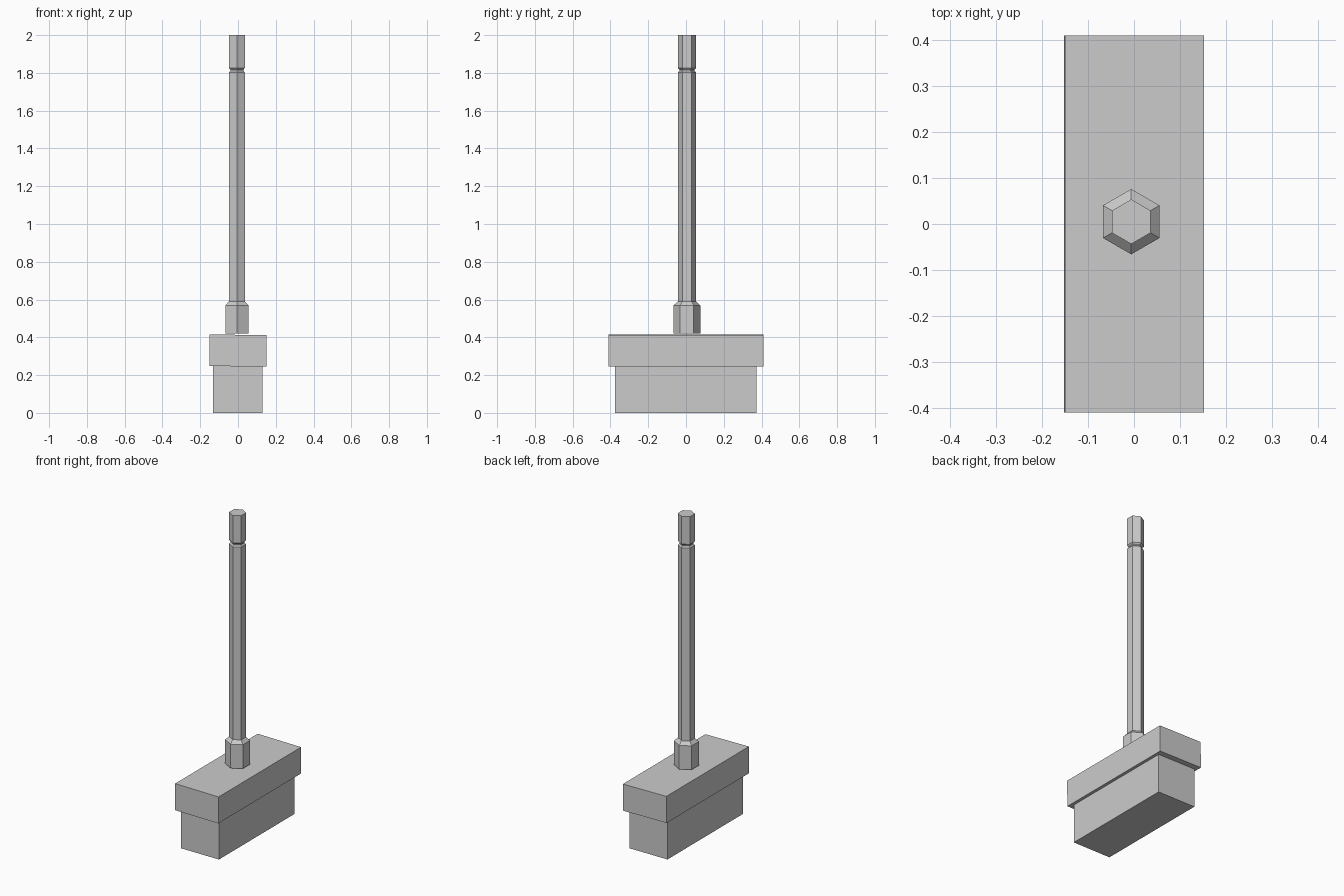
import bpy, bmesh
from math import cos, sin, radians

if "Cube" in bpy.data.objects:
    bpy.data.objects.remove(bpy.data.objects["Cube"])


def make_object(name, bm):
    bmesh.ops.recalc_face_normals(bm, faces=bm.faces)
    mesh = bpy.data.meshes.new(name)
    bm.to_mesh(mesh)
    bm.free()
    obj = bpy.data.objects.new(name, mesh)
    bpy.context.collection.objects.link(obj)
    return obj


def block(name, size, center):
    bm = bmesh.new()
    bmesh.ops.create_cube(bm, size=1)
    bmesh.ops.scale(bm, vec=size, verts=bm.verts)
    obj = make_object(name, bm)
    obj.location = center
    return obj


def hex_loft(name, profile, center):
    """Six-sided rod through (radius, height) pairs, corners on the y axis."""
    bm = bmesh.new()
    rings = []
    for r, z in profile:
        angles = [radians(90 + 60 * i) for i in range(6)]
        rings.append([bm.verts.new((r * cos(a), r * sin(a), z)) for a in angles])
    for low, high in zip(rings, rings[1:]):
        for i in range(6):
            j = (i + 1) % 6
            bm.faces.new((low[i], low[j], high[j], high[i]))
    bm.faces.new(rings[0][::-1])
    bm.faces.new(rings[-1])
    obj = make_object(name, bm)
    obj.location = (*center, 0)
    return obj


# Lower tip block
block("tip_block", (0.264, 0.75, 0.247), (-0.001, -0.001, 0.1235))

# Wider upper block, sitting very slightly tilted
upper = block("upper_block", (0.302, 0.82, 0.167), (0, 0, 0.330))
upper.rotation_euler.y = radians(0.6)

# Hexagonal shank: collar, chamfer, long shaft, retaining groove, end
hex_loft("hex_shank", [
    (0.071, 0.419), (0.071, 0.569), (0.0485, 0.59),
    (0.0485, 1.802), (0.040, 1.811), (0.040, 1.817),
    (0.0485, 1.826), (0.0485, 2.0),
], (-0.006, 0.005))
